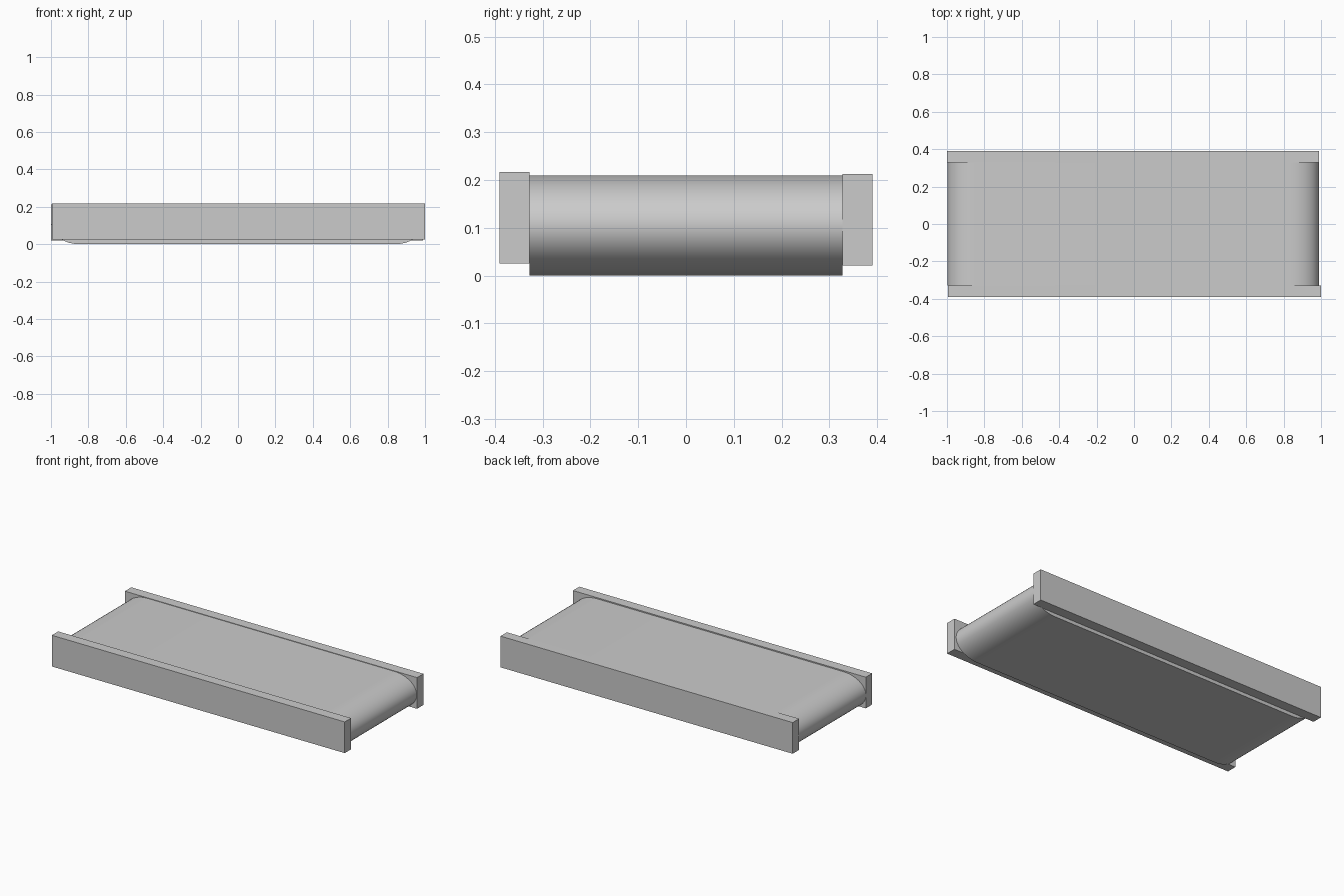
import bpy, math

if "Cube" in bpy.data.objects:
    bpy.data.objects.remove(bpy.data.objects["Cube"])


def prism(name, profile, y0, y1):
    """Extrude an XZ profile between two y positions."""
    n = len(profile)
    verts = [(x, y, z) for y in (y0, y1) for x, z in profile]
    faces = [tuple(range(n)), tuple(reversed(range(n, 2 * n)))]
    faces += [(i, i + n, (i + 1) % n + n, (i + 1) % n) for i in range(n)]
    mesh = bpy.data.meshes.new(name)
    mesh.from_pydata(verts, [], faces)
    obj = bpy.data.objects.new(name, mesh)
    bpy.context.collection.objects.link(obj)
    return obj


def rail(name, x0, x1, y0, y1, z0, z1):
    return prism(name, [(x0, z0), (x1, z0), (x1, z1), (x0, z1)], y0, y1)


# Belt: long loop with rounded, slightly stretched ends
STEPS = 24
RX, RZ = 0.15, 0.105
profile = []
for cx, start in ((0.838, -90), (-0.846, 90)):
    for i in range(STEPS + 1):
        a = math.radians(start + 180 * i / STEPS)
        profile.append((cx + RX * math.cos(a), RZ + RZ * math.sin(a)))
belt = prism("conveyor_belt", profile, -0.328, 0.328)
bpy.context.view_layer.objects.active = belt
belt.select_set(True)
bpy.ops.object.shade_smooth_by_angle(angle=math.radians(30))

# Side rails
rail("front_side_rail", -0.995, 1.0, -0.39, -0.328, 0.025, 0.217)
rail("back_side_rail", -1.0, 0.99, 0.328, 0.39, 0.021, 0.213)
